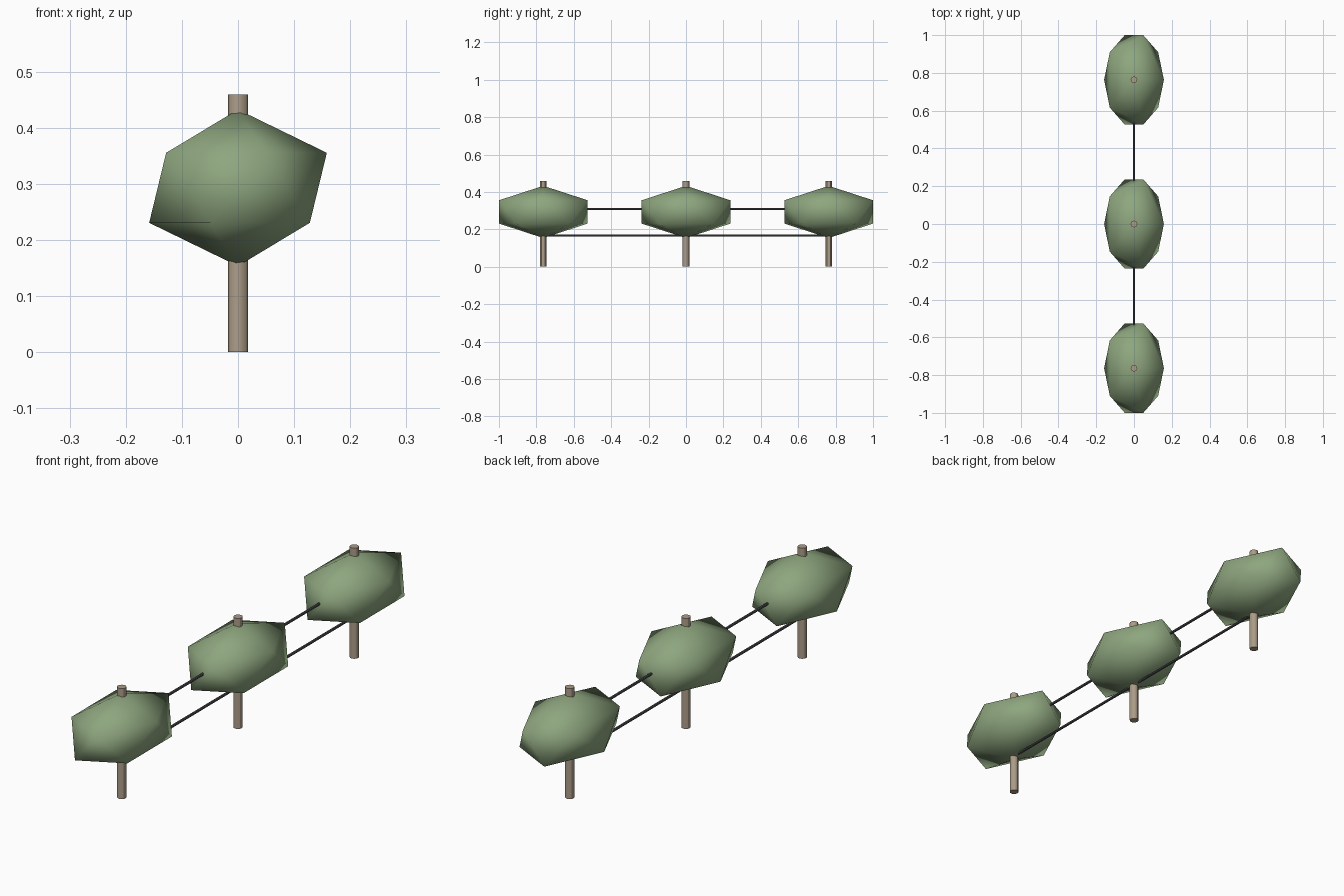
import bpy
from math import pi

if "Cube" in bpy.data.objects:
    bpy.data.objects.remove(bpy.data.objects["Cube"])

SPACING = 0.763


def material(name, rgb):
    m = bpy.data.materials.new(name)
    m.diffuse_color = (*rgb, 1)
    m.use_nodes = True
    m.node_tree.nodes["Principled BSDF"].inputs["Base Color"].default_value = m.diffuse_color
    return m


GREEN = material("leaf_green", (0.27, 0.38, 0.21))
WOOD = material("post_wood", (0.42, 0.34, 0.25))
WIRE = material("wire_grey", (0.09, 0.09, 0.10))


def finish(name, mat):
    ob = bpy.context.object
    ob.name = name
    ob.data.materials.append(mat)
    return ob


def rod(name, mat, radius, length, location, sides, along_y=False):
    bpy.ops.mesh.primitive_cylinder_add(
        vertices=sides, radius=radius, depth=length, location=location,
        rotation=(pi / 2 if along_y else 0, 0, 0))
    bpy.ops.object.shade_smooth_by_angle()
    return finish(name, mat)


# Three posts, each with a stretched low-poly leaf mass
for i in (-1, 0, 1):
    y = i * SPACING
    rod(f"post_{i + 2}", WOOD, 0.0177, 0.459, (0, y, 0.2295), 12)
    bpy.ops.mesh.primitive_ico_sphere_add(
        subdivisions=1, radius=1, location=(0, y, 0.293), scale=(0.177, 0.2785, 0.1395))
    bpy.ops.object.shade_smooth()
    finish(f"foliage_{i + 2}", GREEN)

# Trellis wires running between the end posts
for name, z in (("lower_wire", 0.168), ("upper_wire", 0.308)):
    rod(name, WIRE, 0.0055, 2 * SPACING, (0, 0, z), 8, along_y=True)
